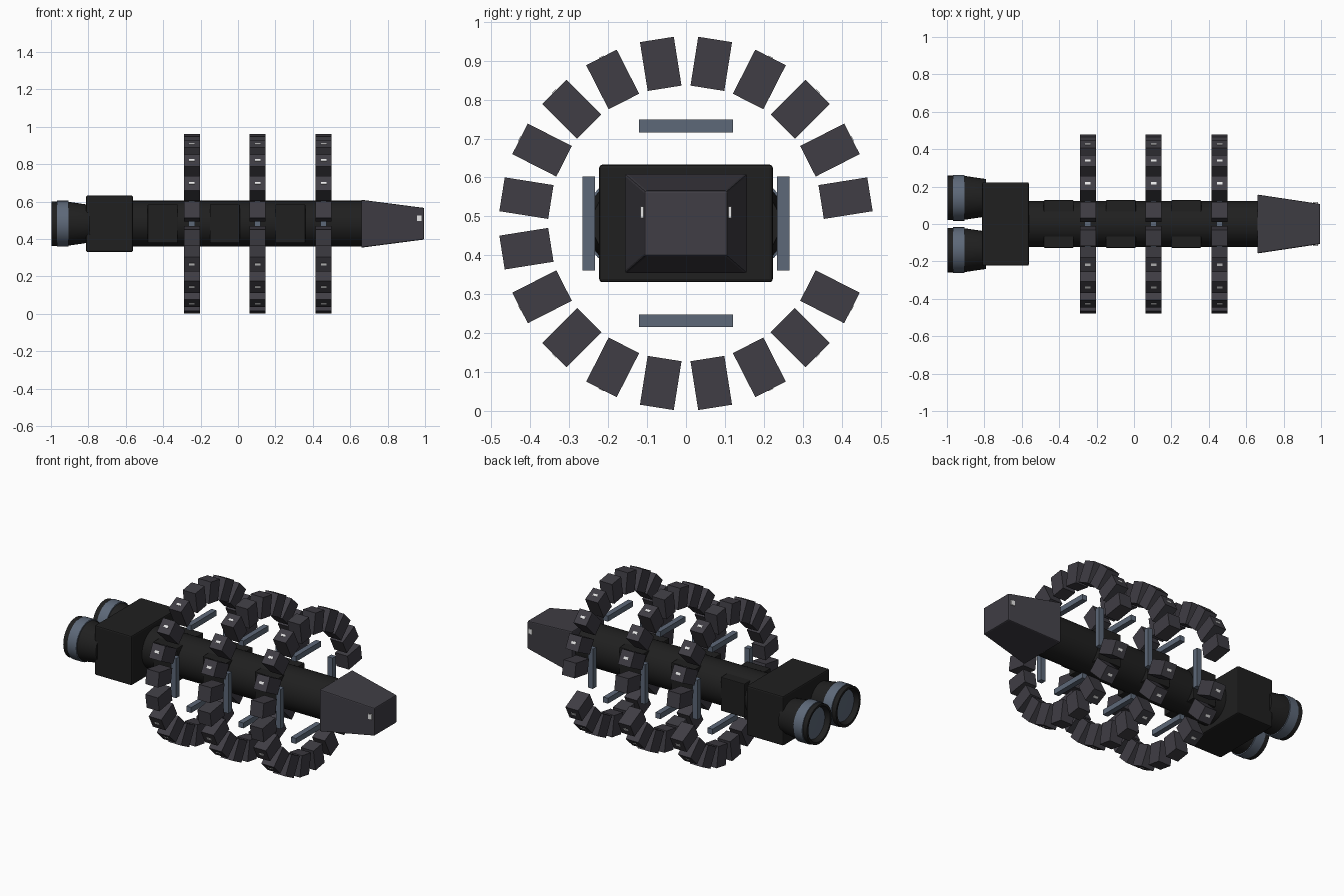
import bpy, bmesh, math
from mathutils import Matrix, Vector

if "Cube" in bpy.data.objects:
    bpy.data.objects.remove(bpy.data.objects["Cube"])

CZ = 0.482  # height of the ship's axis


def mat(name, c):
    m = bpy.data.materials.new(name)
    m.diffuse_color = (*c, 1)
    m.use_nodes = True
    m.node_tree.nodes["Principled BSDF"].inputs["Base Color"].default_value = m.diffuse_color
    return m


BLACK = mat("hull black", (0.014, 0.014, 0.014))
GREY = mat("module grey", (0.05, 0.047, 0.058))
STEEL = mat("steel blue", (0.11, 0.14, 0.19))
WHITE = mat("window white", (0.8, 0.8, 0.8))
GLOW = mat("exhaust grey", (0.4, 0.4, 0.4))


def finish(bm, name, m, bevel=0):
    bmesh.ops.recalc_face_normals(bm, faces=bm.faces)
    me = bpy.data.meshes.new(name)
    bm.to_mesh(me)
    bm.free()
    ob = bpy.data.objects.new(name, me)
    bpy.context.collection.objects.link(ob)
    me.materials.append(m)
    if bevel:
        b = ob.modifiers.new("bevel", 'BEVEL')
        b.width, b.segments = bevel, 2
    return ob


def add_box(bm, loc, size, rot=Matrix()):
    M = rot @ Matrix.Translation(loc) @ Matrix.Diagonal((*size, 1))
    return bmesh.ops.create_cube(bm, size=1, matrix=Matrix.Translation((0, 0, CZ)) @ M)['verts']


def box(name, m, loc, size, bevel=0):
    bm = bmesh.new()
    add_box(bm, loc, size)
    return finish(bm, name, m, bevel)


def lathe(name, m, profile, y=0, n=32):
    """Spin (x, radius) points around an axis along x."""
    bm = bmesh.new()
    rings = [[bm.verts.new((x, y + r * math.cos(2 * math.pi * i / n),
                            CZ + r * math.sin(2 * math.pi * i / n))) for i in range(n)]
             for x, r in profile]
    for a, b in zip(rings, rings[1:]):
        for i in range(n):
            bm.faces.new((a[i], a[(i + 1) % n], b[(i + 1) % n], b[i]))
    bm.faces.new(rings[0])
    bm.faces.new(rings[-1])
    ob = finish(bm, name, m)
    bpy.context.view_layer.objects.active = ob
    ob.select_set(True)
    bpy.ops.object.shade_smooth_by_angle(angle=math.radians(30))
    ob.select_set(False)
    return ob


# Central hull and engine block
lathe("hull", BLACK, [(-0.6, 0.123), (0.68, 0.123)])
box("engine_block", BLACK, (-0.687, 0, 0), (0.25, 0.446, 0.302), 0.008)

# Side panels on the hull
for x in (-0.403, -0.07, 0.28):
    for s in (-1, 1):
        box("hull_panel", BLACK, (x, s * 0.095, 0), (0.16, 0.064, 0.206), 0.004)

# Tapered nose
bm = bmesh.new()
for v in add_box(bm, (0.827, 0, 0), (0.336, 0.315, 0.256)):
    if v.co.x > 0.9:
        v.co.y *= 0.68
        v.co.z = CZ + (v.co.z - CZ) * 0.66
finish(bm, "nose", GREY, 0.006)

# Nose windows
for s in (-1, 1):
    box("nose_window", WHITE, (0.97, s * 0.1125, 0.029), (0.026, 0.009, 0.03))

# Twin engines: nozzle, steel band and recessed exhaust disc
for s in (-1, 1):
    y = s * 0.14
    lathe("engine_nozzle", BLACK, [(-0.79, 0.1), (-0.905, 0.117), (-0.997, 0.119),
                                   (-0.997, 0.105), (-0.95, 0.085)], y)
    lathe("engine_band", STEEL, [(-0.905, 0.115), (-0.907, 0.123), (-0.967, 0.123),
                                 (-0.969, 0.115)], y)
    lathe("exhaust_disc", GLOW, [(-0.949, 0.08), (-0.955, 0.08)], y)

# Three habitat rings, each with one module missing, plus support bars
for x in (-0.247, 0.105, 0.458):
    mods, wins, bars = bmesh.new(), bmesh.new(), bmesh.new()
    for k in range(19):
        deg = 9 + 18 * k
        rot = Matrix.Rotation(math.radians(deg), 4, 'X')
        add_box(mods, (x, 0.415, 0), (0.085, 0.127, 0.088), rot)
        if abs(math.sin(math.radians(2 * deg))) > 0.6:
            add_box(wins, (x, 0.4785, 0), (0.03, 0.004, 0.014), rot)
    for k in range(4):
        add_box(bars, (x, 0.25, 0), (0.033, 0.033, 0.242),
                Matrix.Rotation(math.pi / 2 * k, 4, 'X'))
    finish(mods, "ring_modules", GREY)
    finish(wins, "ring_windows", WHITE)
    finish(bars, "ring_support_bars", STEEL)
